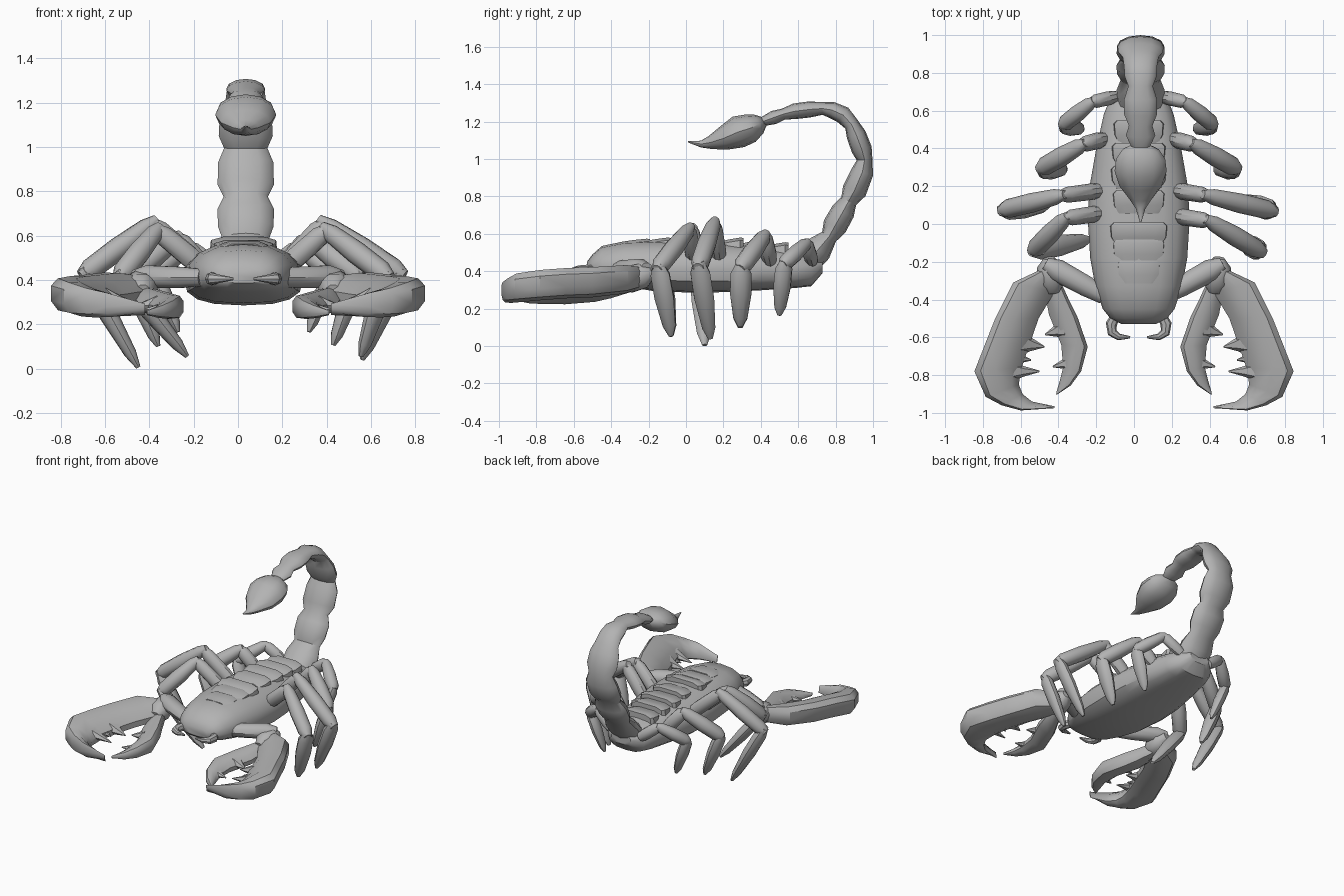
import bpy, bmesh, math
from mathutils import Vector

V = Vector
OFF = 0.025  # body, legs and tail sit slightly off centre
grey = bpy.data.materials.new("plain_grey")
grey.diffuse_color = (0.45, 0.45, 0.45, 1)


def finish(name, bm, angle=38):
    bmesh.ops.recalc_face_normals(bm, faces=bm.faces)
    for f in bm.faces:
        f.smooth = True
    for e in bm.edges:
        if len(e.link_faces) == 2 and e.calc_face_angle(0) > math.radians(angle):
            e.smooth = False
    me = bpy.data.meshes.new(name)
    bm.to_mesh(me)
    bm.free()
    me.materials.append(grey)
    ob = bpy.data.objects.new(name, me)
    bpy.context.collection.objects.link(ob)
    return ob


def loft(bm, rings):
    loops = [[bm.verts.new(p) for p in r] for r in rings]
    n = len(loops[0])
    for a, b in zip(loops, loops[1:]):
        for i in range(n):
            j = (i + 1) % n
            bm.faces.new((a[i], a[j], b[j], b[i]))
    bm.faces.new(loops[0])
    bm.faces.new(loops[-1][::-1])


def ellipse(c, side, up, rs, ru, n=10):
    return [c + side * (rs * math.cos(2 * math.pi * i / n))
            + up * (ru * math.sin(2 * math.pi * i / n)) for i in range(n)]


def segment(bm, p0, p1, profile, flat=1.0, n=10):
    """Limb piece: profile holds (fraction, radius); flat scales the thickness."""
    p0, p1 = V(p0), V(p1)
    d = (p1 - p0).normalized()
    side = d.cross(V((0, 0, 1))).normalized()
    up = side.cross(d)
    loft(bm, [ellipse(p0.lerp(p1, t), side, up, r, r * flat, n) for t, r in profile])


def cone(bm, base, tip, r):
    segment(bm, base, tip, [(0, r), (0.45, r * 0.5), (1, 0.004)], 0.75, 6)


def mirrored(name, bm):
    """Right part plus its copy on the left."""
    other = bm.copy()
    bmesh.ops.scale(other, vec=(-1, 1, 1), verts=other.verts)
    finish("right_" + name, bm)
    finish("left_" + name, other)


# Body: rounded top, flatter belly (y, half width, z low, z mid, z high)
body = [(-0.53, 0.09, 0.385, 0.42, 0.45), (-0.50, 0.15, 0.36, 0.42, 0.49),
        (-0.45, 0.19, 0.345, 0.42, 0.535), (-0.33, 0.23, 0.32, 0.42, 0.56),
        (-0.18, 0.257, 0.295, 0.415, 0.568), (0.03, 0.27, 0.285, 0.41, 0.562),
        (0.20, 0.26, 0.288, 0.41, 0.555), (0.40, 0.225, 0.298, 0.41, 0.54),
        (0.58, 0.185, 0.31, 0.41, 0.51), (0.67, 0.15, 0.32, 0.41, 0.49),
        (0.73, 0.08, 0.39, 0.43, 0.47)]
bm = bmesh.new()
rings = []
for y, w, lo, mid, hi in body:
    ring = []
    for i in range(16):
        a = 2 * math.pi * i / 16
        c, s = math.cos(a), math.sin(a)
        x = w * math.copysign(abs(c) ** 0.75, c)
        ring.append(V((OFF + x, y, mid + (s * (hi - mid) if s > 0 else
                                          -(mid - lo) * abs(s) ** 0.7))))
    rings.append(ring)
loft(bm, rings)
finish("body", bm)

# Back plates, each tipped up at its rear edge: (y, half width, base z, rise)
bm = bmesh.new()
for y, w, z, rise in ((-0.25, 0.115, 0.562, 0.012), (-0.14, 0.14, 0.564, 0.016),
                      (-0.05, 0.155, 0.565, 0.03), (0.12, 0.14, 0.565, 0.02),
                      (0.25, 0.15, 0.56, 0.02), (0.37, 0.145, 0.55, 0.02),
                      (0.49, 0.135, 0.535, 0.02)):
    rings = []
    for dy, f, top in ((-0.065, 0.80, 0.0), (-0.02, 0.97, rise * 0.5),
                       (0.04, 1.0, rise), (0.058, 0.88, rise * 0.9)):
        rings.append([V((OFF + x * w * f, y + dy, z + h)) for x, h in
                      ((-1, -0.06), (-0.95, top - 0.015), (-0.6, top), (0.6, top),
                       (0.95, top - 0.015), (1, -0.06))])
    loft(bm, rings)
finish("back_plates", bm)

# Tail and stinger: (y, z, half width, half thickness) along a curled path
tail = [(0.62, 0.43, 0.12, 0.08), (0.71, 0.52, 0.127, 0.075), (0.765, 0.585, 0.105, 0.045),
        (0.795, 0.64, 0.125, 0.066), (0.84, 0.72, 0.128, 0.064), (0.87, 0.775, 0.10, 0.045),
        (0.90, 0.83, 0.127, 0.066), (0.943, 0.93, 0.125, 0.06), (0.955, 0.995, 0.098, 0.042),
        (0.94, 1.05, 0.122, 0.055), (0.91, 1.13, 0.118, 0.053), (0.885, 1.185, 0.095, 0.04),
        (0.84, 1.235, 0.088, 0.048), (0.78, 1.262, 0.084, 0.044), (0.73, 1.27, 0.065, 0.034),
        (0.66, 1.265, 0.087, 0.043), (0.58, 1.255, 0.087, 0.042), (0.52, 1.24, 0.062, 0.03),
        (0.47, 1.222, 0.078, 0.037), (0.41, 1.20, 0.05, 0.025)]
sting = [(0.42, 1.20, 0.04, 0.025), (0.39, 1.187, 0.10, 0.055), (0.345, 1.165, 0.13, 0.078),
         (0.28, 1.145, 0.138, 0.087), (0.20, 1.11, 0.112, 0.064), (0.13, 1.088, 0.058, 0.036),
         (0.08, 1.08, 0.025, 0.018), (0.01, 1.092, 0.004, 0.003)]
for name, path in (("tail", tail), ("stinger", sting)):
    bm = bmesh.new()
    pts = [V((OFF + 0.01, p[0], p[1])) for p in path]
    rings = []
    for i, p in enumerate(path):
        d = (pts[min(i + 1, len(pts) - 1)] - pts[max(i - 1, 0)]).normalized()
        side = V((1, 0, 0))
        rings.append(ellipse(pts[i], side, d.cross(side), p[2], p[3], 12))
    loft(bm, rings)
    finish(name, bm)

# Legs: knee, ankle and tip of each one
legs = {
    "left_rear_leg": ((-0.225, 0.645, 0.55), (-0.375, 0.525, 0.44), (-0.27, 0.50, 0.165)),
    "left_third_leg": ((-0.275, 0.42, 0.59), (-0.49, 0.295, 0.42), (-0.36, 0.29, 0.10)),
    "left_second_leg": ((-0.39, 0.15, 0.655), (-0.69, 0.075, 0.43), (-0.45, 0.10, 0.005)),
    "left_front_leg": ((-0.365, 0.03, 0.625), (-0.53, -0.14, 0.42), (-0.23, -0.08, 0.055)),
    "right_rear_leg": ((0.275, 0.645, 0.55), (0.42, 0.525, 0.44), (0.32, 0.50, 0.165)),
    "right_third_leg": ((0.32, 0.42, 0.59), (0.54, 0.295, 0.42), (0.43, 0.29, 0.105)),
    "right_second_leg": ((0.39, 0.15, 0.655), (0.73, 0.07, 0.43), (0.56, 0.13, 0.04)),
    "right_front_leg": ((0.40, 0.015, 0.625), (0.67, -0.145, 0.42), (0.555, -0.08, 0.055)),
}
for name, (knee, ankle, tip) in legs.items():
    s = 0.85 if "rear" in name else 1.0
    side = math.copysign(1, knee[0])
    hip = (OFF + side * (0.12 if "rear" in name else 0.18), knee[1] + 0.03, 0.45)
    bm = bmesh.new()
    segment(bm, hip, knee, [(0, 0.035 * s), (0.3, 0.044 * s), (0.85, 0.042 * s), (1.05, 0.024 * s)], 1.1)
    segment(bm, knee, ankle, [(-0.08, 0.024 * s), (0.08, 0.042 * s), (0.5, 0.052 * s),
                              (0.92, 0.05 * s), (1.06, 0.03 * s)], 1.0)
    segment(bm, ankle, tip, [(-0.06, 0.03 * s), (0.1, 0.056 * s), (0.45, 0.057 * s),
                             (0.85, 0.038 * s), (1, 0.014 * s)], 0.75)
    finish(name, bm)


def blade(bm, rows, drop):
    """Claw piece: rounded outer edge, thin inner edge that hangs lower."""
    rings = []
    for xo, yo, xi, yi, z, h in rows:
        o, i = V((xo, yo, z)), V((xi, yi, z - drop))
        rings.append([o.lerp(i, t) + V((0, 0, h * k)) for t, k in
                      ((0, 0.4), (0.13, 0.85), (0.45, 1), (0.8, 0.7), (1, 0.25), (1, -0.25),
                       (0.8, -0.6), (0.45, -0.9), (0.13, -0.85), (0, -0.4))])
    loft(bm, rings)


# Claw hand with teeth
bm = bmesh.new()
blade(bm, [(0.47, -0.23, 0.40, -0.29, 0.375, 0.06), (0.64, -0.31, 0.42, -0.36, 0.37, 0.08),
           (0.735, -0.50, 0.505, -0.50, 0.355, 0.085), (0.79, -0.64, 0.55, -0.63, 0.35, 0.085),
           (0.845, -0.78, 0.595, -0.76, 0.34, 0.085), (0.785, -0.915, 0.61, -0.85, 0.325, 0.08),
           (0.70, -0.96, 0.59, -0.90, 0.31, 0.068), (0.60, -0.987, 0.54, -0.94, 0.30, 0.055),
           (0.42, -0.975, 0.42, -0.965, 0.285, 0.015)], 0.04)
for base, tip, r in (((0.60, -0.63, 0.32), (0.475, -0.65, 0.30), 0.07),
                     ((0.65, -0.78, 0.32), (0.50, -0.78, 0.29), 0.055),
                     ((0.63, -0.71, 0.32), (0.545, -0.72, 0.30), 0.04)):
    cone(bm, base, tip, r)
mirrored("claw_hand", bm)

# Claw thumb with teeth
bm = bmesh.new()
blade(bm, [(0.40, -0.28, 0.46, -0.34, 0.33, 0.045), (0.345, -0.40, 0.465, -0.40, 0.31, 0.055),
           (0.30, -0.49, 0.45, -0.48, 0.295, 0.06), (0.245, -0.65, 0.385, -0.64, 0.28, 0.058),
           (0.28, -0.78, 0.375, -0.76, 0.27, 0.045), (0.335, -0.855, 0.39, -0.82, 0.26, 0.03),
           (0.41, -0.905, 0.412, -0.895, 0.255, 0.01)], 0.01)
cone(bm, (0.37, -0.555, 0.29), (0.47, -0.585, 0.28), 0.06)
cone(bm, (0.34, -0.735, 0.27), (0.43, -0.755, 0.265), 0.045)
mirrored("claw_thumb", bm)

# Claw arm and wrist
bm = bmesh.new()
segment(bm, (0.16, -0.38, 0.41), (0.47, -0.21, 0.415),
        [(0, 0.045), (0.3, 0.055), (0.8, 0.06), (1, 0.035)], 0.9)
segment(bm, (0.45, -0.18, 0.39), (0.43, -0.36, 0.34),
        [(0, 0.03), (0.25, 0.07), (0.7, 0.075), (1, 0.04)], 1.0)
mirrored("claw_arm", bm)

# Mouth hooks
for name, s in (("left_mouth_hook", -1), ("right_mouth_hook", 1)):
    bm = bmesh.new()
    path = [(0.11, -0.46, 0.022), (0.145, -0.53, 0.03), (0.14, -0.575, 0.026),
            (0.105, -0.598, 0.018), (0.045, -0.60, 0.006)]
    pts = [V((OFF + s * p[0], p[1], 0.405)) for p in path]
    rings = []
    for i, p in enumerate(path):
        d = (pts[min(i + 1, 4)] - pts[max(i - 1, 0)]).normalized()
        rings.append(ellipse(pts[i], d.cross(V((0, 0, 1))), V((0, 0, 1)), p[2], p[2], 8))
    loft(bm, rings)
    finish(name, bm)
